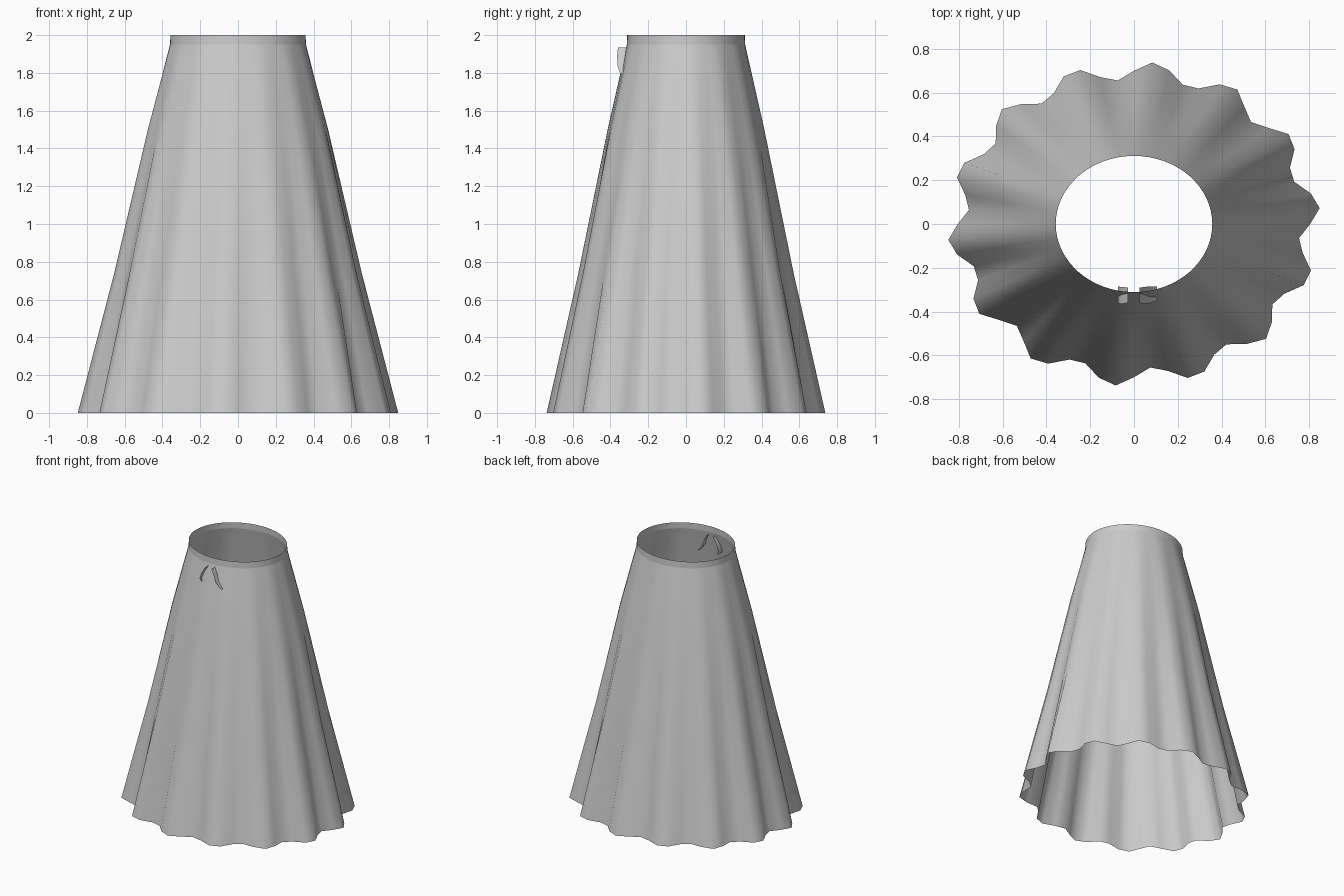
import bpy
from math import sin, cos, pi

if "Cube" in bpy.data.objects:
    bpy.data.objects.remove(bpy.data.objects["Cube"])

SEG, FOLDS, OVAL = 64, 14, 1.15


def make_mesh(name, verts, faces):
    mesh = bpy.data.meshes.new(name)
    mesh.from_pydata(verts, [], faces)
    mesh.update()
    obj = bpy.data.objects.new(name, mesh)
    bpy.context.collection.objects.link(obj)
    for p in mesh.polygons:
        p.use_smooth = True
    return obj


def oval_shell(name, rows):
    """Open oval tube; each row is (height, depth radius, fold size)."""
    verts = []
    for z, r, amp in rows:
        for i in range(SEG):
            a = 2 * pi * i / SEG
            rad = r + amp * sin(FOLDS * a)
            verts.append((OVAL * rad * cos(a), rad * sin(a), z))
    faces = []
    for k in range(len(rows) - 1):
        for i in range(SEG):
            j = (i + 1) % SEG
            faces.append(((k + 1) * SEG + i, (k + 1) * SEG + j, k * SEG + j, k * SEG + i))
    return make_mesh(name, verts, faces)


# Pleated skirt, folds deepening towards the hem
oval_shell("skirt", [(1.955, 0.312, 0), (1.5, 0.413, 0.004),
                     (0.735, 0.557, 0.017), (0.0, 0.70, 0.042)])

# Plain waistband
oval_shell("waistband", [(2.0, 0.311, 0), (1.95, 0.313, 0)])


# Small ribbon ends passing through the front of the waist
def ribbon(name, path):
    verts, faces = [], []
    for x, z, y0, y1 in path:
        verts += [(x, y0, z), (x, y1, z)]
    for i in range(len(path) - 1):
        k = 2 * i
        faces.append((k, k + 1, k + 3, k + 2))
    return make_mesh(name, verts, faces)


ribbon("ribbon_left", [(-0.028, 1.935, -0.29, -0.36), (-0.055, 1.89, -0.288, -0.365),
                       (-0.073, 1.845, -0.285, -0.363), (-0.067, 1.81, -0.285, -0.345)])
ribbon("ribbon_right", [(0.025, 1.935, -0.29, -0.36), (0.05, 1.89, -0.288, -0.365),
                        (0.068, 1.84, -0.285, -0.363), (0.105, 1.795, -0.285, -0.348)])
